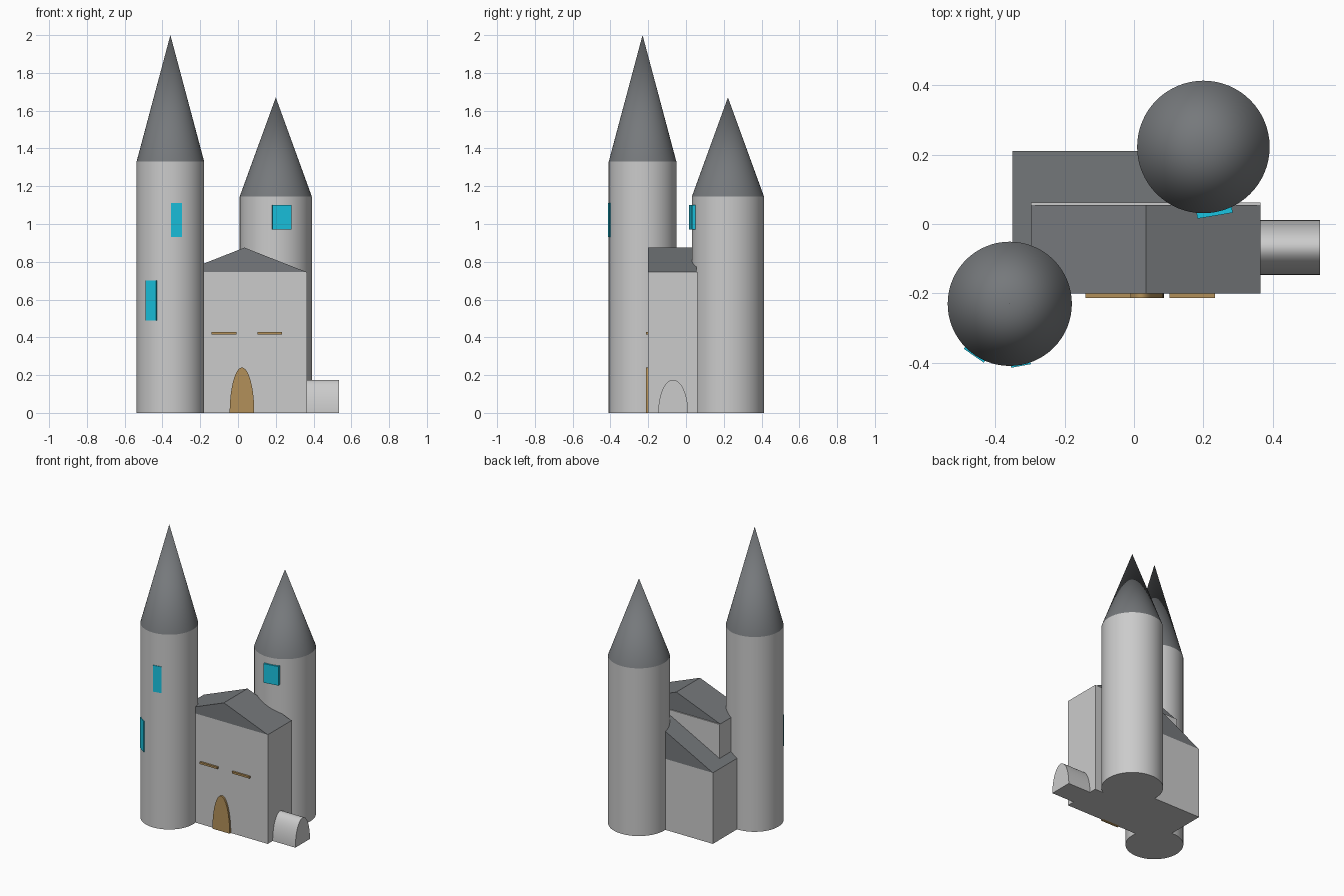
import bpy
import bmesh
from math import sin, cos, pi, asin, radians
from mathutils import Vector, Matrix

if "Cube" in bpy.data.objects:
    bpy.data.objects.remove(bpy.data.objects["Cube"])


def material(name, rgb):
    m = bpy.data.materials.new(name)
    m.diffuse_color = (*rgb, 1)
    m.use_nodes = True
    m.node_tree.nodes["Principled BSDF"].inputs["Base Color"].default_value = m.diffuse_color
    return m


SLATE = material("slate", (0.18, 0.19, 0.20))
WOOD = material("wood", (0.45, 0.28, 0.10))
GLASS = material("glass", (0.01, 0.55, 0.75))


def finish(name, bm, mat=None, smooth=False):
    bmesh.ops.recalc_face_normals(bm, faces=bm.faces)
    me = bpy.data.meshes.new(name)
    bm.to_mesh(me)
    bm.free()
    ob = bpy.data.objects.new(name, me)
    bpy.context.collection.objects.link(ob)
    if mat:
        me.materials.append(mat)
    if smooth:
        bpy.ops.object.select_all(action='DESELECT')
        ob.select_set(True)
        bpy.context.view_layer.objects.active = ob
        bpy.ops.object.shade_smooth_by_angle(angle=radians(30))
    return ob


def box(name, lo, hi, mat=None):
    lo, hi = Vector(lo), Vector(hi)
    bm = bmesh.new()
    bmesh.ops.create_cube(bm, size=1, matrix=Matrix.Translation((lo + hi) / 2)
                          @ Matrix.Diagonal((*(hi - lo), 1)))
    return finish(name, bm, mat)


def prism(name, profile, axis, start, end, mat=None, smooth=False):
    """Extrude a (horizontal, z) profile along the x or y axis."""
    def place(u, z, d):
        return (u, d, z) if axis == 'y' else (d, u, z)
    bm = bmesh.new()
    face = bm.faces.new([bm.verts.new(place(u, z, start)) for u, z in profile])
    new = bmesh.ops.extrude_face_region(bm, geom=[face])["geom"]
    shift = Vector(place(0, 0, end - start))
    bmesh.ops.translate(bm, verts=[v for v in new if isinstance(v, bmesh.types.BMVert)], vec=shift)
    return finish(name, bm, mat, smooth)


def arch(center, half_width, height, n=32):
    return [(center + half_width * cos(pi * i / n), height * sin(pi * i / n)) for i in range(n + 1)]


def tower(name, x, y, r, wall_top, apex):
    for part, r2, z0, z1, mat in (("wall", r, 0, wall_top, None), ("spire", 0, wall_top, apex, SLATE)):
        bm = bmesh.new()
        bmesh.ops.create_cone(bm, cap_ends=True, segments=64, radius1=r, radius2=r2, depth=z1 - z0,
                              matrix=Matrix.Translation((x, y, (z0 + z1) / 2)))
        finish(f"{name}_{part}", bm, mat, True)


def window(name, tx, ty, r, dx, width, z0, z1, proud):
    """Pane facing radially out of a tower, offset dx from the tower axis."""
    ob = box(name, (-width / 2, -r - proud, z0), (width / 2, -r + 0.03, z1), GLASS)
    ob.data.transform(Matrix.Translation((tx, ty, 0)) @ Matrix.Rotation(asin(dx / r), 4, 'Z'))


# Towers and their windows
T1 = (-0.358, -0.23, 0.179)
T2 = (0.2, 0.222, 0.191)
tower("tall_tower", *T1, 1.33, 2.0)
tower("short_tower", *T2, 1.145, 1.67)
window("tall_tower_upper_window", *T1, 0.032, 0.058, 0.93, 1.11, 0.003)
window("tall_tower_lower_window", *T1, -0.102, 0.07, 0.49, 0.70, 0.003)
window("short_tower_window", *T2, 0.032, 0.103, 0.97, 1.10, 0.010)

# Main hall with gabled roof
box("hall_walls", (-0.297, -0.2, 0), (0.365, 0.062, 0.745))
prism("hall_roof", [(-0.297, 0.745), (0.365, 0.745), (0.034, 0.875)], 'y', -0.2, 0.055, SLATE)

# Lower rear wing, its far end buried in the short tower
box("rear_wing_walls", (-0.35, -0.15, 0), (0.25, 0.21, 0.485))
prism("rear_wing_roof", [(-0.35, 0.485), (0.25, 0.485), (0.1, 0.72)], 'y', -0.15, 0.21, SLATE)

# Side tunnel, door and sills
prism("side_tunnel", arch(-0.068, 0.079, 0.175), 'x', 0.34, 0.536, None, True)
prism("door", arch(0.021, 0.065, 0.24), 'y', -0.213, -0.19, WOOD, True)
for side, x0 in (("left", -0.14), ("right", 0.102)):
    box(f"{side}_sill", (x0, -0.213, 0.416), (x0 + 0.132, -0.19, 0.429), WOOD)
